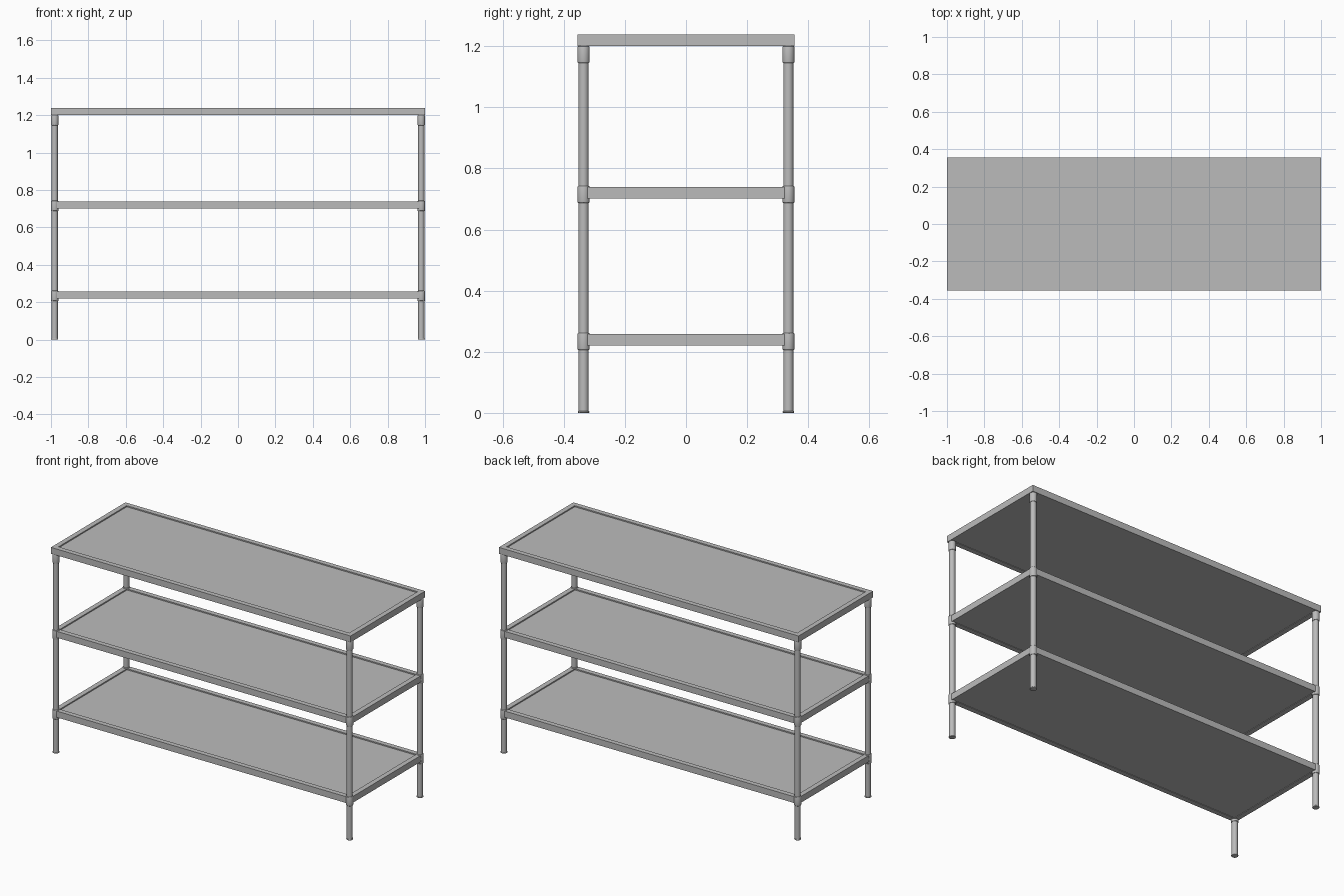
import bpy
import bmesh
from mathutils import Matrix, Vector

cube = bpy.data.objects.get("Cube")
if cube:
    bpy.data.objects.remove(cube, do_unlink=True)

# Single brushed grey for the whole shelf unit
GREY = (0.5, 0.5, 0.5, 1.0)
metal = bpy.data.materials.new("grey_metal")
metal.use_nodes = True
metal.diffuse_color = GREY
metal.node_tree.nodes["Principled BSDF"].inputs["Base Color"].default_value = GREY

POST_X, POST_Y = 0.98, 0.335
RAIL_W, RAIL_H = 0.03, 0.038
SHELF_Z = {"lower": 0.22, "middle": 0.701, "top": 1.2}
CORNERS = [(x, y) for x in (-1, 1) for y in (-1, 1)]


def finish(name, bm, smooth=False):
    mesh = bpy.data.meshes.new(name)
    bm.to_mesh(mesh)
    bm.free()
    mesh.materials.append(metal)
    obj = bpy.data.objects.new(name, mesh)
    bpy.context.collection.objects.link(obj)
    if smooth:
        bpy.ops.object.select_all(action="DESELECT")
        obj.select_set(True)
        bpy.context.view_layer.objects.active = obj
        bpy.ops.object.shade_smooth_by_angle()
    return obj


def box(name, low, high):
    low, high = Vector(low), Vector(high)
    bm = bmesh.new()
    place = Matrix.Translation((low + high) / 2) @ Matrix.Diagonal((*(high - low), 1))
    bmesh.ops.create_cube(bm, size=1, matrix=place)
    return finish(name, bm)


def tube(name, x, y, bottom, top, radius, rounding=0):
    bm = bmesh.new()
    bmesh.ops.create_cone(bm, cap_ends=True, segments=32, radius1=radius,
                          radius2=radius, depth=top - bottom,
                          matrix=Matrix.Translation((x, y, (bottom + top) / 2)))
    if rounding:
        rims = [e for e in bm.edges if abs(e.verts[0].co.z - e.verts[1].co.z) < 1e-5]
        bmesh.ops.bevel(bm, geom=rims, offset=rounding, segments=3,
                        profile=0.5, affect="EDGES")
    return finish(name, bm, smooth=True)


# Posts with feet and a collar below or around each shelf corner
for sx, sy in CORNERS:
    side = ("left" if sx > 0 else "right") + ("_back" if sy > 0 else "_front")
    x, y = sx * POST_X, sy * POST_Y
    tube(f"post_{side}", x, y, 0.003, 1.2, 0.0165)
    tube(f"foot_{side}", x, y, 0, 0.006, 0.019, 0.002)
    for level, z in SHELF_Z.items():
        low, high = (z - 0.055, z) if level == "top" else (z - 0.014, z + 0.042)
        tube(f"{level}_collar_{side}", x, y, low, high, 0.02, 0.004)

# Shelves: four rails around a slightly recessed panel
for level, z in SHELF_Z.items():
    is_top = level == "top"
    z1 = z + RAIL_H
    out_x = 1.0 if is_top else POST_X + RAIL_W / 2
    out_y = 0.355 if is_top else POST_Y + RAIL_W / 2
    in_x, in_y = out_x - RAIL_W, out_y - RAIL_W
    long_end = out_x if is_top else POST_X
    short_end = in_y if is_top else POST_Y
    for s, a, b in ((-1, "front", "right"), (1, "back", "left")):
        ys = sorted((s * in_y, s * out_y))
        xs = sorted((s * in_x, s * out_x))
        box(f"{level}_{a}_rail", (-long_end, ys[0], z), (long_end, ys[1], z1))
        box(f"{level}_{b}_rail", (xs[0], -short_end, z), (xs[1], short_end, z1))
    box(f"{level}_panel", (-in_x, -in_y, z + 0.003), (in_x, in_y, z1 - 0.007))
